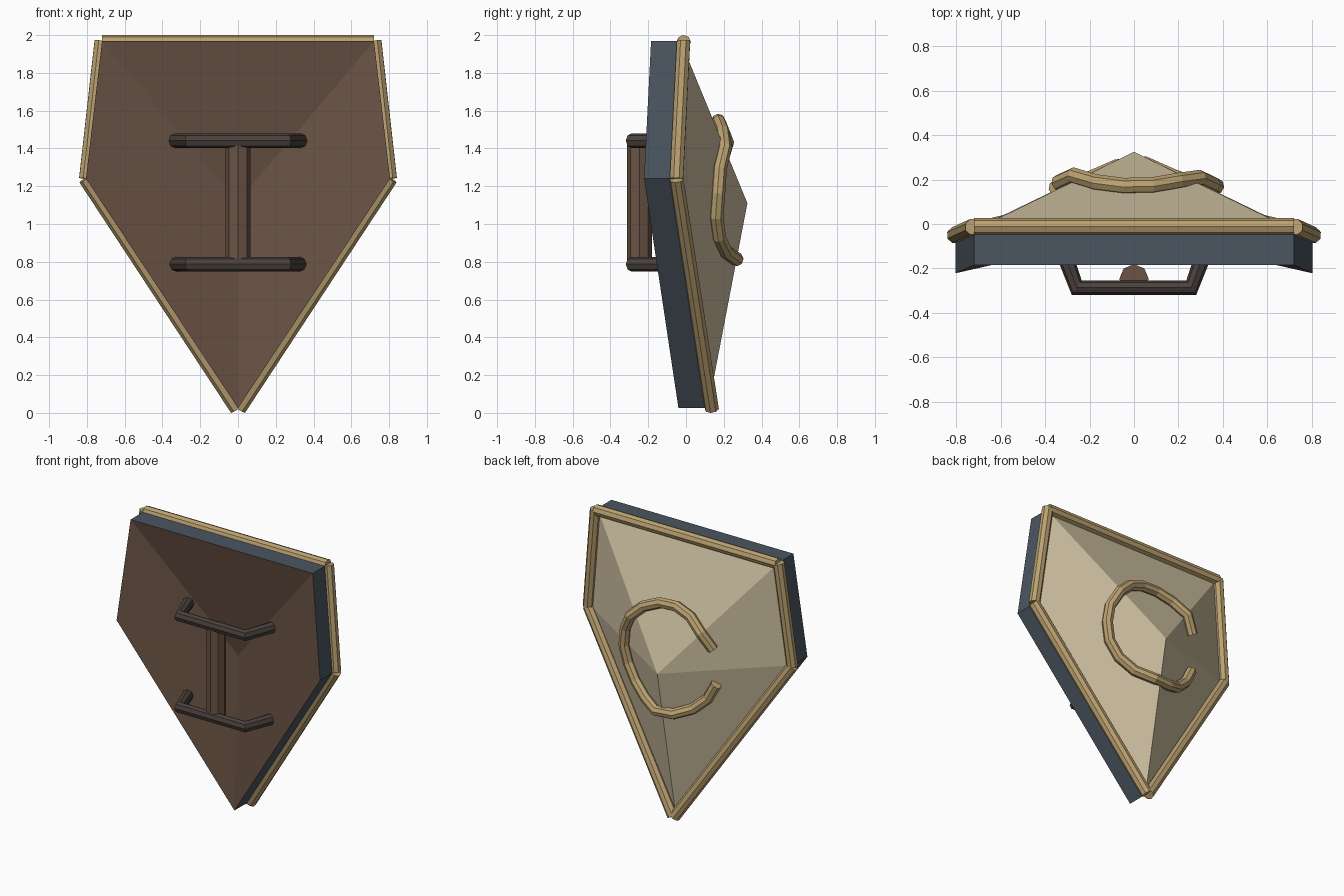
import bpy, bmesh, math
from mathutils import Vector
from mathutils.bvhtree import BVHTree

cube = bpy.data.objects.get("Cube")
if cube:
    bpy.data.objects.remove(cube, do_unlink=True)


def material(name, rgb):
    m = bpy.data.materials.new(name)
    m.use_nodes = True
    m.diffuse_color = (*rgb, 1)
    m.node_tree.nodes["Principled BSDF"].inputs["Base Color"].default_value = (*rgb, 1)
    return m


beige = material("beige_plate", (0.61, 0.52, 0.35))
gold = material("dull_gold", (0.50, 0.36, 0.165))
brown = material("brown_leather", (0.145, 0.088, 0.06))
dark = material("dark_iron", (0.068, 0.053, 0.046))
slate = material("slate_edge", (0.07, 0.093, 0.118))


def add(name, mesh, *mats):
    ob = bpy.data.objects.new(name, mesh)
    bpy.context.collection.objects.link(ob)
    for m in mats:
        mesh.materials.append(m)
    return ob


def rod(name, points, radius, mat):
    """Eight-sided capped rod along a path."""
    cu = bpy.data.curves.new(name + "_path", "CURVE")
    cu.dimensions = "3D"
    cu.bevel_depth = radius
    cu.bevel_resolution = 2
    cu.use_fill_caps = True
    sp = cu.splines.new("POLY")
    sp.points.add(len(points) - 1)
    for p, co in zip(sp.points, points):
        p.co = (*co, 1)
    helper = bpy.data.objects.new(name + "_path", cu)
    bpy.context.collection.objects.link(helper)
    bpy.context.view_layer.update()
    mesh = bpy.data.meshes.new_from_object(
        helper.evaluated_get(bpy.context.evaluated_depsgraph_get()))
    bpy.data.objects.remove(helper, do_unlink=True)
    bpy.data.curves.remove(cu)
    mesh.name = name
    for poly in mesh.polygons:
        poly.use_smooth = False
        poly.material_index = 0
    return add(name, mesh, mat)


# Shield body: five-cornered shell, domed behind and hollow in front
outline = [(-0.72, -0.185, 1.968), (0.72, -0.185, 1.968), (0.805, -0.222, 1.24),
           (0, -0.04, 0.025), (-0.805, -0.222, 1.24)]
bm = bmesh.new()
front = [bm.verts.new(p) for p in outline]
back = [bm.verts.new((x, y + 0.157, z)) for x, y, z in outline]
hollow = bm.verts.new((0, 0.0, 1.12))
peak = bm.verts.new((0, 0.325, 1.11))
for i in range(5):
    j = (i + 1) % 5
    bm.faces.new((front[i], front[j], hollow)).material_index = 1
    bm.faces.new((back[i], back[j], peak)).material_index = 0
    bm.faces.new((front[i], front[j], back[j], back[i])).material_index = 2
bmesh.ops.recalc_face_normals(bm, faces=bm.faces)
surface = BVHTree.FromBMesh(bm)
body = bpy.data.meshes.new("shield_body")
bm.to_mesh(body)
bm.free()
add("shield_body", body, beige, brown, slate)

# Rim rods along the back edge
rod("rim_top", [(-0.72, -0.012, 1.963), (0.72, -0.012, 1.963)], 0.038, gold)
for side, s in (("left", 1), ("right", -1)):
    rod("rim_side_" + side, [(s * 0.724, -0.013, 1.97), (s * 0.806, -0.05, 1.24)], 0.038, gold)
    rod("rim_lower_" + side, [(s * 0.808, -0.05, 1.24), (s * 0.006, 0.137, 0.021)], 0.038, gold)

# Open ring that follows the domed back
ring = []
steps = 16
for i in range(steps + 1):
    a = math.radians(-162 + 319 * i / steps)
    x, z = 0.37 * math.cos(a), 1.18 + 0.37 * math.sin(a)
    hit = surface.ray_cast(Vector((x, 2, z)), Vector((0, -1, 0)))[0]
    ring.append((x, hit.y + 0.026, z))
rod("back_ring", ring, 0.037, gold)

# Handle: two bent brackets joined by an upright grip
for name, z in (("upper", 1.441), ("lower", 0.787)):
    rod("handle_bracket_" + name,
        [(-0.33, -0.09, z), (-0.258, -0.287, z), (0.258, -0.287, z), (0.33, -0.09, z)],
        0.039, dark)
rod("handle_grip", [(0, -0.247, 0.787), (0, -0.247, 1.43)], 0.066, brown)
